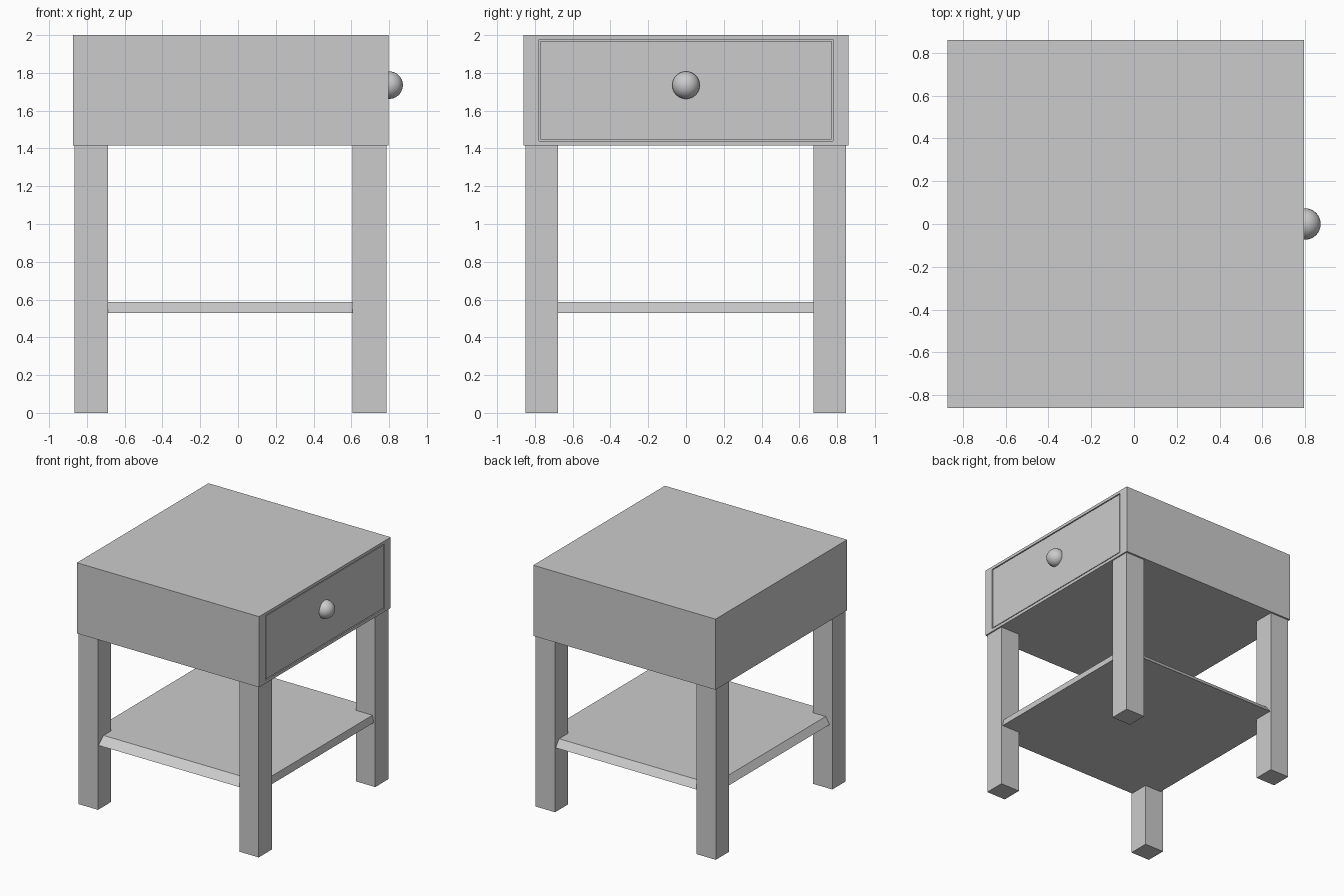
import bpy, bmesh
from mathutils import Vector

if "Cube" in bpy.data.objects:
    bpy.data.objects.remove(bpy.data.objects["Cube"])


def box(name, lo, hi, taper=None):
    """Box from two corners; taper = (x-, x+, y-, y+) pulls the top edges inward."""
    bm = bmesh.new()
    bmesh.ops.create_cube(bm, size=1)
    lo, hi = Vector(lo), Vector(hi)
    for v in bm.verts:
        top = v.co.z > 0
        sx, sy = v.co.x > 0, v.co.y > 0
        v.co = Vector([hi[i] if v.co[i] > 0 else lo[i] for i in range(3)])
        if taper and top:
            v.co.x += -taper[1] if sx else taper[0]
            v.co.y += -taper[3] if sy else taper[2]
    mesh = bpy.data.meshes.new(name)
    bm.to_mesh(mesh)
    bm.free()
    ob = bpy.data.objects.new(name, mesh)
    bpy.context.collection.objects.link(ob)
    return ob


# Cabinet with a drawer opening cut into the +x side
cabinet = box("cabinet", (-0.873, -0.861, 1.415), (0.796, 0.861, 2.0))
opening = box("drawer_opening_cutter", (0.70, -0.777, 1.44), (0.90, 0.777, 1.976))
opening.hide_render = True
opening.hide_set(True)
cut = cabinet.modifiers.new("drawer_opening", 'BOOLEAN')
cut.operation = 'DIFFERENCE'
cut.solver = 'EXACT'
cut.object = opening

# Drawer front sits in the opening with a narrow gap
box("drawer_front", (0.69, -0.770, 1.447), (0.794, 0.770, 1.969))

# Round knob
bpy.ops.mesh.primitive_uv_sphere_add(segments=32, ring_count=16, radius=0.073,
                                     location=(0.80, 0, 1.735))
knob = bpy.context.object
knob.name = "drawer_knob"
bpy.ops.object.shade_smooth_by_angle()

# Four square legs
for side, x in (("left", -0.865), ("right", 0.607)):
    for end, y in (("front", -0.850), ("back", 0.674)):
        box(f"{end}_{side}_leg", (x, y, 0), (x + 0.178, y + 0.172, 1.42))

# Lower shelf with sloping edges
box("lower_shelf", (-0.84, -0.842, 0.53), (0.772, 0.838, 0.588),
    taper=(0.035, 0.012, 0.065, 0.045))
